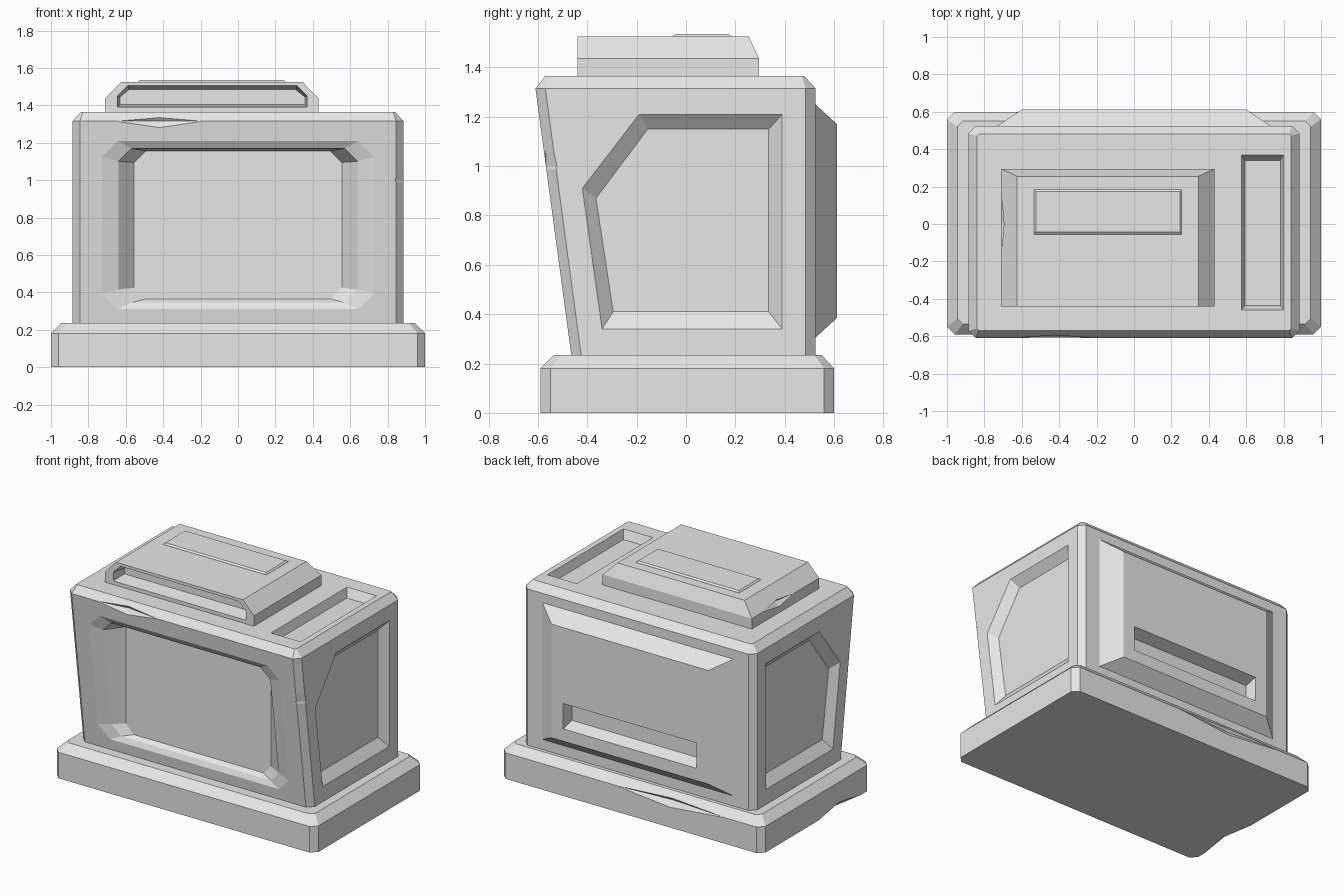
import bpy
import bmesh

cube = bpy.data.objects.get("Cube")
if cube:
    bpy.data.objects.remove(cube, do_unlink=True)

GREY = (0.8, 0.8, 0.8, 1.0)
stone = bpy.data.materials.new("plain grey")
stone.use_nodes = True
stone.diffuse_color = GREY
stone.node_tree.nodes["Principled BSDF"].inputs["Base Color"].default_value = GREY


def loft(name, rings):
    """Closed, flat shaded solid through matching rings of points."""
    bm = bmesh.new()
    loops = [[bm.verts.new(p) for p in ring] for ring in rings]
    n = len(loops[0])
    for a, b in zip(loops, loops[1:]):
        for i in range(n):
            j = (i + 1) % n
            bm.faces.new((a[i], a[j], b[j], b[i]))
    bm.faces.new(loops[0])
    bm.faces.new(loops[-1])
    bmesh.ops.recalc_face_normals(bm, faces=bm.faces)
    mesh = bpy.data.meshes.new(name)
    bm.to_mesh(mesh)
    bm.free()
    mesh.materials.append(stone)
    obj = bpy.data.objects.new(name, mesh)
    bpy.context.collection.objects.link(obj)
    return obj


def rect(u0, u1, v0, v1, c=0.0):
    """Rectangle outline with optional clipped corners."""
    if not c:
        return [(u0, v0), (u1, v0), (u1, v1), (u0, v1)]
    return [(u0 + c, v0), (u1 - c, v0), (u1, v0 + c), (u1, v1 - c),
            (u1 - c, v1), (u0 + c, v1), (u0, v1 - c), (u0, v0 + c)]


def at_x(pts, x):
    return [(x, u, v) for u, v in pts]


def at_y(pts, y):
    return [(u, y, v) for u, v in pts]


def at_z(pts, z):
    return [(u, v, z) for u, v in pts]


def cut(target, rings):
    """Carve a lofted shape out of the target."""
    cutter = loft("cutter", rings)
    cutter.hide_render = True
    mod = target.modifiers.new("cut", 'BOOLEAN')
    mod.operation = 'DIFFERENCE'
    mod.solver = 'EXACT'
    mod.object = cutter
    bpy.context.view_layer.objects.active = target
    bpy.ops.object.modifier_apply(modifier=mod.name)
    bpy.data.objects.remove(cutter, do_unlink=True)


def chip(target, x, y, z, rx, ry, rz):
    """Shallow worn facet on an edge, long along the largest radius."""
    c, r = (x, y, z), (rx, ry, rz)
    k = r.index(max(r))
    a, b = [i for i in range(3) if i != k]
    rings = []
    for t, s in ((-1, 0.05), (0, 1), (1, 0.05)):
        ring = []
        for da, db in ((1, 0), (0, 1), (-1, 0), (0, -1)):
            p = list(c)
            p[k] += t * r[k]
            p[a] += da * s * r[a]
            p[b] += db * s * r[b]
            ring.append(p)
        rings.append(ring)
    cut(target, rings)


# Plinth with a sloped upper edge
base = loft("base", [
    at_z(rect(-1, 1, -0.59, 0.6, 0.04), 0),
    at_z(rect(-1, 1, -0.59, 0.6, 0.04), 0.18),
    at_z(rect(-0.945, 0.945, -0.535, 0.55, 0.03), 0.235)])
chip(base, -0.3, 0.6, 0.18, 0.4, 0.03, 0.04)
chip(base, -1, -0.25, 0, 0.04, 0.22, 0.04)


# Main housing, its front leaning outward toward the top
def front_y(z):
    return -0.465 - 0.135 * (z - 0.235)


body = loft("body", [
    at_z(rect(-0.885, 0.885, front_y(0.2), 0.525, 0.04), 0.2),
    at_z(rect(-0.885, 0.885, front_y(1.31), 0.525, 0.04), 1.315),
    at_z(rect(-0.84, 0.84, -0.57, 0.48, 0.01), 1.365)])

# Front recess: shallow sloping rim, then walls down to an upright floor
outer = rect(-0.73, 0.73, 0.31, 1.21, 0.085)
middle = rect(-0.64, 0.64, 0.345, 1.17, 0.07)
inner = rect(-0.555, 0.555, 0.365, 1.155, 0.06)
cut(body, [[(x, front_y(z) - 0.03, z) for x, z in outer],
           [(x, front_y(z), z) for x, z in outer],
           [(x, front_y(z) + 0.02, z) for x, z in middle],
           at_y(inner, -0.43)])

# Five-sided recess in each flank
flank_outer = [(-0.42, 0.91), (-0.19, 1.21), (0.39, 1.21), (0.39, 0.34), (-0.34, 0.34)]
flank_inner = [(-0.365, 0.87), (-0.155, 1.15), (0.335, 1.15), (0.335, 0.41), (-0.295, 0.41)]
for side in (-1, 1):
    cut(body, [at_x(flank_outer, side * 0.92),
               at_x(flank_outer, side * 0.885),
               at_x(flank_inner, side * 0.835)])

# Long tray sunk in the roof
tray = rect(0.575, 0.8, -0.46, 0.37)
cut(body, [at_z(tray, 1.4), at_z(tray, 1.365),
           at_z(rect(0.593, 0.782, -0.435, 0.34), 1.305)])

chip(body, 0.885, front_y(1), 1.0, 0.045, 0.045, 0.2)
chip(body, -0.42, front_y(1.31), 1.315, 0.22, 0.03, 0.04)

# Raised rear panel with a slot
rear = loft("rear_panel", [
    at_y(rect(-0.73, 0.73, 0.305, 1.25), 0.5),
    at_y(rect(-0.73, 0.73, 0.305, 1.25), 0.525),
    at_y(rect(-0.6, 0.6, 0.385, 1.17), 0.612)])
slot = rect(-0.51, 0.51, 0.47, 0.645)
cut(rear, [at_y(slot, 0.64), at_y(slot, 0.612),
           at_y(rect(-0.5, 0.5, 0.5, 0.615), 0.53)])

# Roof unit, upright at the front and sloped on the other sides
top = loft("roof_unit", [
    at_z(rect(-0.71, 0.43, -0.44, 0.295), 1.35),
    at_z(rect(-0.71, 0.43, -0.44, 0.295), 1.437),
    at_z(rect(-0.625, 0.345, -0.44, 0.255), 1.525)])
mouth = [(-0.645, 1.39), (0.37, 1.39), (0.37, 1.45),
         (0.315, 1.505), (-0.59, 1.505), (-0.645, 1.45)]
mouth_inner = [(-0.63, 1.405), (0.357, 1.405), (0.357, 1.445),
               (0.308, 1.485), (-0.582, 1.485), (-0.63, 1.445)]
cut(top, [at_y(mouth, -0.48), at_y(mouth, -0.44), at_y(mouth_inner, -0.34)])
chip(top, -0.71, 0, 1.437, 0.03, 0.16, 0.03)

# Thin raised plate on the roof unit
loft("roof_plate", [
    at_z(rect(-0.535, 0.255, -0.055, 0.185), 1.52),
    at_z(rect(-0.535, 0.255, -0.055, 0.185), 1.526),
    at_z(rect(-0.525, 0.245, -0.043, 0.173), 1.535)])
